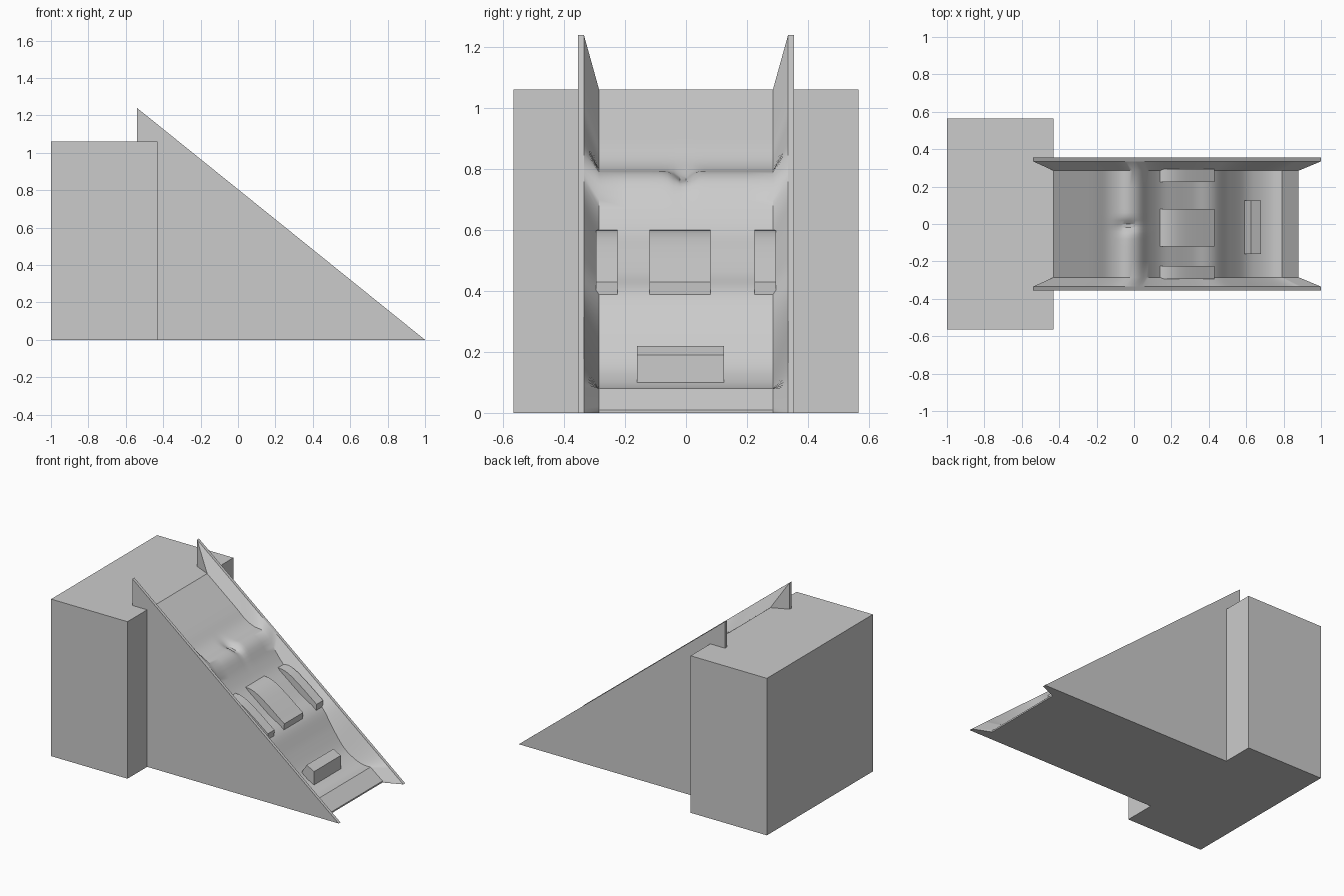
import bpy, bmesh, math

if "Cube" in bpy.data.objects:
    bpy.data.objects.remove(bpy.data.objects["Cube"])

PROFILE = [(-.43, 1.06), (-.31, .964), (-.21, .884), (-.14, .825), (-.08, .797), (-.02, .788), (.03, .755),
           (.08, .675), (.14, .60), (.22, .535), (.32, .458), (.43, .385), (.51, .265),
           (.59, .16), (.66, .11), (.73, .083), (.79, .08)]


def ramp_z(x):
    """Smooth height of the wavy chute; its last stretch is straight."""
    if x >= .79:
        return .08 - (x - .79) * .07 / .09
    P = PROFILE
    i = max(k for k in range(len(P) - 1) if P[k][0] <= x + 1e-9)

    def slope(k):
        a, b = P[max(k - 1, 0)], P[min(k + 1, len(P) - 1)]
        return (b[1] - a[1]) / (b[0] - a[0])
    h = P[i + 1][0] - P[i][0]
    t = (x - P[i][0]) / h
    return ((2*t**3 - 3*t**2 + 1) * P[i][1] + (t**3 - 2*t**2 + t) * h * slope(i)
            + (3*t**2 - 2*t**3) * P[i + 1][1] + (t**3 - t**2) * h * slope(i + 1))


def finish(name, bm, smooth=False):
    bmesh.ops.recalc_face_normals(bm, faces=bm.faces)
    me = bpy.data.meshes.new(name)
    bm.to_mesh(me)
    bm.free()
    ob = bpy.data.objects.new(name, me)
    bpy.context.collection.objects.link(ob)
    if smooth:
        bpy.ops.object.select_all(action='DESELECT')
        bpy.context.view_layer.objects.active = ob
        ob.select_set(True)
        bpy.ops.object.shade_smooth_by_angle(angle=math.radians(30))
    return ob


def prism(name, pts, y0, y1, smooth=False):
    """Extrude an x-z outline from y0 to y1."""
    bm = bmesh.new()
    a, b = ([bm.verts.new((x, y, z)) for x, z in pts] for y in (y0, y1))
    bm.faces.new(a)
    bm.faces.new(b[::-1])
    for i in range(len(pts)):
        j = (i + 1) % len(pts)
        bm.faces.new((a[i], b[i], b[j], a[j]))
    return finish(name, bm, smooth)


# platform behind the chute
prism("platform", [(-1, 0), (-.43, 0), (-.43, 1.06), (-1, 1.06)], -.565, .565)

# thin outer side panels
SIDE = [(-.54, 1.24), (1, 0), (-.43, 0), (-.43, 1.06), (-.54, 1.06)]
for s, n in ((-1, "front"), (1, "back")):
    prism(n + "_side_panel", SIDE, s * .335, s * .355)

# chute: wavy floor with banked sides rising to the panel tops
N = 90
xs = sorted({round(-.43 + 1.31 * i / N, 4) for i in range(N + 1)} | {.79})
ys = [-.285, -.2, -.12] + [-.08 + .02 * k for k in range(9)] + [.12, .2, .285]
bm = bmesh.new()
rows = []
for x in xs:
    t = (x + .43) / 1.31
    tx, tz = -.54 + 1.54 * t, 1.24 * (1 - t)
    row = [bm.verts.new((tx, -.335, tz))]
    for y in ys:
        groove = .03 * math.exp(-((y + .01) / .03)**2 - ((x + .03) / .06)**2)
        row.append(bm.verts.new((x, y, ramp_z(x) - groove)))
    row.append(bm.verts.new((tx, .335, tz)))
    rows.append(row)
for a, b in zip(rows, rows[1:]):
    for i in range(len(a) - 1):
        bm.faces.new((a[i], b[i], b[i + 1], a[i + 1]))
# triangular upper ends, low front lip and underside
for k in (0, -1):
    r = rows[0]
    s = -1 if k == 0 else 1
    bm.faces.new((r[k], bm.verts.new((-.54, s * .335, 1.06)), r[1 if k == 0 else -2]))
low = rows[-1]
bl, br = bm.verts.new((.88, -.285, 0)), bm.verts.new((.88, .285, 0))
bm.faces.new(low[1:-1] + [br, bl])
bm.faces.new((low[0], low[1], bl))
bm.faces.new((low[-1], br, low[-2]))
bm.faces.new((low[0], bl, br, low[-1],
              bm.verts.new((-.43, .335, 0)), bm.verts.new((-.43, -.335, 0))))
finish("chute", bm, True)

# three rounded ledges across the middle
LEDGE = [(.14, .60), (.17, .598), (.20, .59), (.24, .57), (.28, .543), (.33, .507),
         (.38, .468), (.43, .43), (.425, .37), (.3, .42), (.14, .57)]
for n, y0, y1 in (("front", -.295, -.225), ("middle", -.12, .08), ("back", .225, .295)):
    prism(n + "_ledge", LEDGE, y0, y1, True)

# small bumper block near the bottom
prism("bumper", [(.59, .13), (.59, .165), (.625, .22), (.68, .19), (.68, .07)], -.16, .125)
